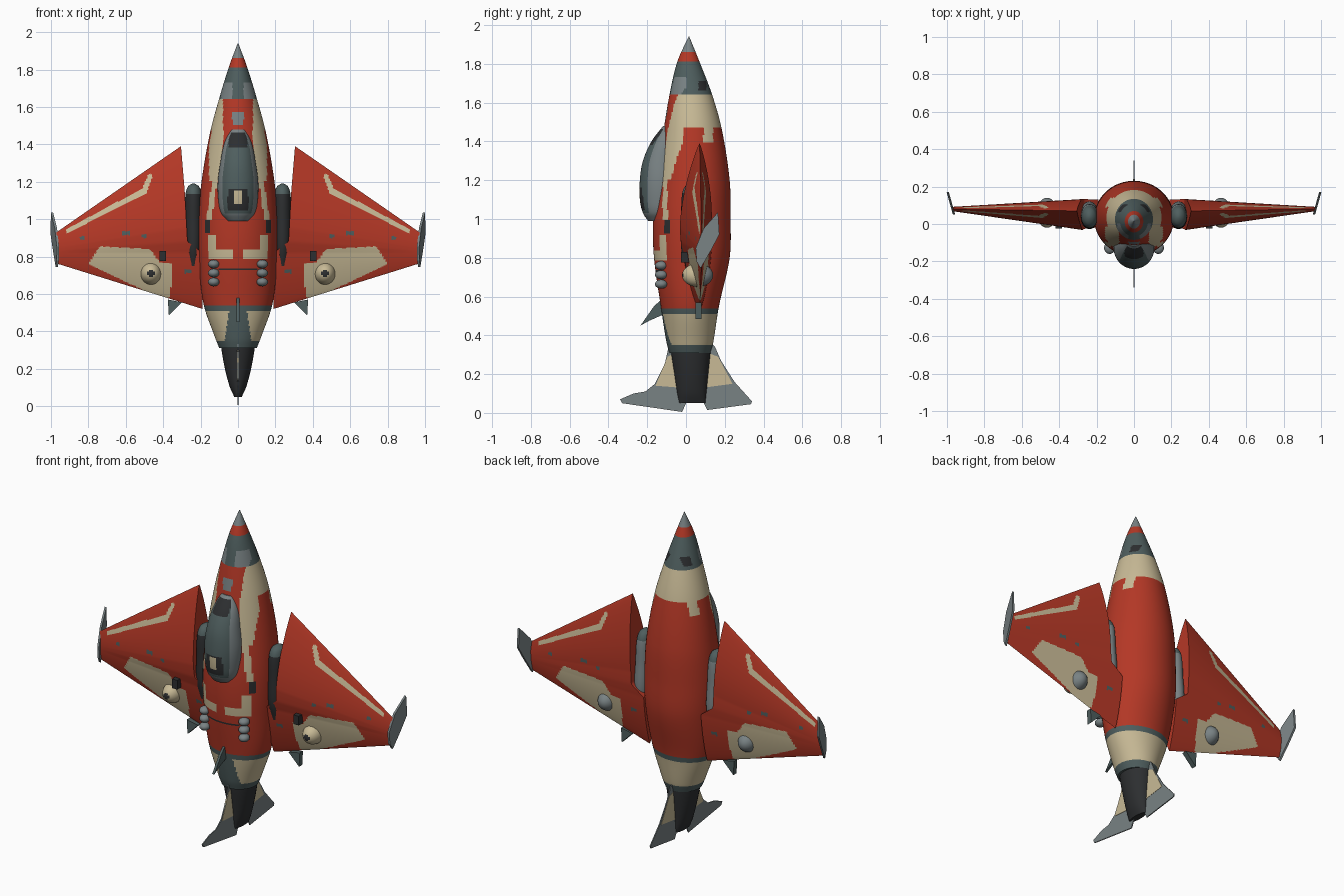
import bpy, bmesh, math
from mathutils import Vector
from mathutils.geometry import intersect_point_tri_2d

if "Cube" in bpy.data.objects:
    bpy.data.objects.remove(bpy.data.objects["Cube"])

# Palette
PALETTE = {
    "red": (0.456, 0.039, 0.019),
    "cream": (0.578, 0.491, 0.305),
    "teal": (0.077, 0.112, 0.112),
    "grey": (0.19, 0.223, 0.23),
    "dark": (0.026, 0.028, 0.030),
}
NAMES = list(PALETTE)
MATS = []
for key, rgb in PALETTE.items():
    m = bpy.data.materials.new(key + "_paint")
    m.use_nodes = True
    m.diffuse_color = (*rgb, 1)
    m.node_tree.nodes["Principled BSDF"].inputs["Base Color"].default_value = (*rgb, 1)
    MATS.append(m)


def finish(name, bm, paint, mirror=False, smooth=True):
    """Turn a bmesh into an object; paint is a colour name or a rule on the face centre."""
    bmesh.ops.recalc_face_normals(bm, faces=bm.faces)
    for f in bm.faces:
        colour = paint(f.calc_center_median()) if callable(paint) else paint
        f.material_index = NAMES.index(colour)
    me = bpy.data.meshes.new(name)
    bm.to_mesh(me)
    bm.free()
    for m in MATS:
        me.materials.append(m)
    ob = bpy.data.objects.new(name, me)
    bpy.context.collection.objects.link(ob)
    if mirror:
        ob.modifiers.new("mirror", 'MIRROR')
    if smooth:
        bpy.ops.object.select_all(action='DESELECT')
        ob.select_set(True)
        bpy.context.view_layer.objects.active = ob
        bpy.ops.object.shade_smooth_by_angle(angle=math.radians(35))
    return ob


def sample(rows, z):
    """Smooth interpolation of section rows, listed from high z to low z."""
    def slope(i, k):
        a, b = max(i - 1, 0), min(i + 1, len(rows) - 1)
        return (rows[b][k] - rows[a][k]) / (rows[b][0] - rows[a][0])
    i = next((n for n in range(len(rows) - 1) if z >= rows[n + 1][0]), len(rows) - 2)
    p, q = rows[i], rows[i + 1]
    d = q[0] - p[0]
    t = (z - p[0]) / d
    return [(2*t**3 - 3*t*t + 1) * p[k] + (t**3 - 2*t*t + t) * d * slope(i, k)
            + (3*t*t - 2*t**3) * q[k] + (t**3 - t*t) * d * slope(i + 1, k) for k in (1, 2, 3)]


def loft(name, rows, steps, segs, paint, cx=0, mirror=False):
    """Elliptical sections (z, half width, y min, y max) joined into a skin."""
    bm = bmesh.new()
    rings = []
    for n in range(steps + 1):
        z = rows[0][0] + (rows[-1][0] - rows[0][0]) * n / steps
        hx, y0, y1 = sample(rows, z)
        rings.append([bm.verts.new((cx + hx * math.cos(a), (y0 + y1) / 2 + (y1 - y0) / 2 * math.sin(a), z))
                      for a in (math.tau * s / segs for s in range(segs))])
    for a, b in zip(rings, rings[1:]):
        for s in range(segs):
            t = (s + 1) % segs
            bm.faces.new((a[s], a[t], b[t], b[s]))
    bm.faces.new(rings[0])
    bm.faces.new(rings[-1])
    return finish(name, bm, paint, mirror)


def plate(name, outline, place, depth, paint, mirror=False):
    """Flat outline placed by a function and thickened along a vector."""
    bm = bmesh.new()
    half = Vector(depth) / 2
    f = bm.faces.new([bm.verts.new(Vector(place(a, b)) - half) for a, b in outline])
    new = bmesh.ops.extrude_face_region(bm, geom=[f])["geom"]
    bmesh.ops.translate(bm, vec=half * 2, verts=[v for v in new if isinstance(v, bmesh.types.BMVert)])
    return finish(name, bm, paint, mirror, False)


def ball(name, centre, size, paint, mirror=True):
    bm = bmesh.new()
    bmesh.ops.create_uvsphere(bm, u_segments=32, v_segments=20, radius=1)
    for v in bm.verts:
        v.co = Vector(centre) + v.co * Vector(size)
    return finish(name, bm, paint, mirror)


def inside(x, z, poly):
    hit = False
    for (ax, az), (bx, bz) in zip(poly, poly[1:] + poly[:1]):
        if (az > z) != (bz > z) and x < ax + (z - az) * (bx - ax) / (bz - az):
            hit = not hit
    return hit


# Fuselage
def paint_body(c):
    x, y, z = abs(c.x), c.y, c.z
    front = y < 0.0
    if z > 1.86:
        return "grey"
    if z > 1.81:
        return "red"
    if z > 1.64:
        if abs(y - 0.085) < 0.02 and abs(z - 1.69) < 0.025 and x > 0.03:
            return "dark"
        return "grey" if front and 0.03 < x < 0.09 and z < 1.73 else "teal"
    if z > 0.535:
        if front and x < 0.03 and abs(z - 1.54) < 0.035:
            return "grey"
        if z > 1.47:
            return "red" if front and x < 0.08 else "cream"
        if z > 1.39 and 0.09 < y < 0.14:
            return "cream"
        if front and z > 1.2 and x > 0.085 and y < -0.015:
            return "cream" if x < 0.155 else "red"
        if front and z > 1.0 and abs(x - 0.125 - (1.2 - z) * 0.15) < 0.014:
            return "cream"
        if front and 0.15 < x < 0.175 and 0.93 < z < 1.0:
            return "dark"
        if front and 0.79 < z < 0.92 and (0.115 < x < 0.16 or (0.03 < x < 0.13 and z < 0.835)):
            return "cream"
        return "dark" if front and x < 0.1 and abs(z - 0.73) < 0.005 else "red"
    if z > 0.505 or z < 0.345:
        return "teal"
    return "teal" if front and x < 0.05 + (0.5 - z) * 0.15 else "cream"


loft("fuselage", [
    (1.94, 0.002, 0.013, 0.017), (1.81, 0.05, -0.045, 0.07), (1.64, 0.102, -0.085, 0.135),
    (1.46, 0.15, -0.115, 0.185), (1.2, 0.195, -0.15, 0.225), (1.0, 0.212, -0.17, 0.23),
    (0.8, 0.21, -0.165, 0.225), (0.55, 0.185, -0.13, 0.17), (0.36, 0.12, -0.10, 0.14),
    (0.31, 0.10, -0.085, 0.125)], 164, 96, paint_body)


# Canopy with frame, dashboard and seat
def paint_canopy(c):
    x, z = abs(c.x), c.z
    if z > 1.465 or z < 1.03 or x > sample(CANOPY, z)[0] * 0.78:
        return "grey"
    if x < 0.025 and 1.08 < z < 1.15:
        return "cream"
    if (x < 0.05 and z > 1.38) or (x < 0.055 and 1.05 < z < 1.16):
        return "dark"
    return "teal"


CANOPY = [(1.48, 0.04, -0.118, -0.06), (1.4, 0.075, -0.178, -0.04), (1.3, 0.095, -0.222, -0.03),
          (1.2, 0.108, -0.238, -0.02), (1.1, 0.105, -0.238, -0.02), (1.03, 0.09, -0.222, -0.05),
          (0.99, 0.055, -0.195, -0.1)]
loft("canopy", CANOPY, 60, 64, paint_canopy)

# Wings
STRIPE = [(0.92, 0.92), (0.49, 1.14), (0.455, 1.235), (0.48, 1.24), (0.51, 1.165), (0.92, 0.945)]
PATCH = [(0.47, 0.84), (0.74, 0.855), (0.80, 0.76), (0.40, 0.57), (0.36, 0.59), (0.355, 0.76), (0.42, 0.77)]
SPOTS = [(0.6, 0.925, 0.025), (0.5, 0.91, 0.012), (0.27, 0.72, 0.018), (0.83, 0.9, 0.012)]


def paint_wing(c):
    if inside(c.x, c.z, STRIPE) or inside(c.x, c.z, PATCH):
        return "cream"
    if any(abs(c.x - x) < r and abs(c.z - z) < 0.01 for x, z, r in SPOTS):
        return "teal"
    return "red"


ROOT = [(1.39, 0.305), (1.15, 0.285), (0.88, 0.27), (0.82, 0.19), (0.52, 0.19)]


def wing_point(u, v, side):
    z = 1.39 - 0.87 * v
    i = next((n for n in range(3) if z >= ROOT[n + 1][0]), 3)
    (za, xa), (zb, xb) = ROOT[i], ROOT[i + 1]
    root = Vector((xa + (xb - xa) * (z - za) / (zb - za), 0.05 + 0.02 * abs(1 - 2 * v), z))
    tip = Vector((0.97 - 0.01 * v, 0.08, 0.93 - 0.17 * v))
    p = root.lerp(tip, u)
    p.y += side * (0.082 * (1 - u) + 0.012 * u) * math.sin(math.pi * v) ** 0.85
    return p


bm = bmesh.new()
NU, NV = 80, 90
skins = [[[bm.verts.new(wing_point(i / NU, j / NV, s)) for j in range(NV + 1)]
          for i in range(NU + 1)] for s in (-1, 1)]
for g in skins:
    for i in range(NU):
        for j in range(NV):
            bm.faces.new((g[i][j], g[i + 1][j], g[i + 1][j + 1], g[i][j + 1]))
for e in (0, NU):
    for j in range(NV):
        bm.faces.new((skins[0][e][j], skins[0][e][j + 1], skins[1][e][j + 1], skins[1][e][j]))
bmesh.ops.remove_doubles(bm, verts=bm.verts, dist=0.0001)
finish("wings", bm, paint_wing, True)

# Wing tip fins
plate("wing_tip_fins", [(0.05, 0.85), (0.09, 0.95), (0.165, 1.035), (0.172, 0.92), (0.13, 0.84),
                        (0.075, 0.745), (0.055, 0.78)],
      lambda y, z: (0.965 + (y - 0.06) * 0.28, y, z), (0.012, 0, 0), "grey", True)

# Wing engine pods and trailing spikes
ball("wing_pods", (0.465, 0.06, 0.71), (0.056, 0.08, 0.06),
     lambda c: "dark" if c.y < 0 and math.hypot(c.x - 0.465, c.z - 0.71) < 0.02
     else "cream" if c.y < 0.07 else "grey")
plate("trailing_spikes", [(0.30, 0.555), (0.37, 0.485), (0.375, 0.57)],
      lambda x, z: (x, 0.065, z), (0, 0.03, 0), "teal", True)
plate("wing_guns", [(0.385, 0.775), (0.42, 0.775), (0.42, 0.83), (0.385, 0.83)],
      lambda x, z: (x, 0.0, z), (0, 0.05, 0), "dark", True)

# Intakes between the wings and the fuselage
loft("intakes", [(1.19, 0.008, 0.03, 0.05), (1.175, 0.03, 0.0, 0.08), (1.13, 0.043, -0.02, 0.1),
                 (1.0, 0.048, -0.025, 0.11), (0.85, 0.048, -0.025, 0.12), (0.75, 0.03, 0, 0.1)],
     32, 32, lambda c: "dark" if c.y < 0.04 and c.z < 1.14 else "teal" if c.z > 1.14 else "grey",
     0.238, True)

# Belly thrusters and belly fin
for n in range(3):
    ball(f"belly_thrusters_{n + 1}", (0.13, -0.128, 0.76 - 0.048 * n), (0.03, 0.032, 0.023), "grey")
plate("belly_fin", [(-0.11, 0.60), (-0.165, 0.55), (-0.235, 0.45), (-0.19, 0.475), (-0.11, 0.51)],
      lambda y, z: (0, y, z), (0.014, 0, 0), "teal")

# Tail core
loft("tail_core", [(0.37, 0.095, -0.08, 0.13), (0.3, 0.088, -0.075, 0.125), (0.2, 0.07, -0.06, 0.115),
                   (0.1, 0.043, -0.045, 0.105), (0.05, 0.02, -0.035, 0.1)], 24, 32, "dark")

# Tail fins with cream panels
FINS = {
    "front": ([(-0.06, 0.37), (-0.09, 0.34), (-0.11, 0.25), (-0.16, 0.15), (-0.21, 0.11), (-0.27, 0.10),
               (-0.34, 0.07), (-0.33, 0.05), (-0.02, 0.005), (0, 0.05), (0.02, 0.3)],
              [(-0.095, 0.29), (-0.157, 0.14), (-0.03, 0.13), (-0.05, 0.31)]),
    "back": ([(0.12, 0.37), (0.15, 0.34), (0.18, 0.27), (0.25, 0.16), (0.34, 0.06), (0.335, 0.045),
              (0.11, 0.015), (0.09, 0.055), (0.04, 0.3)],
             [(0.165, 0.29), (0.24, 0.15), (0.09, 0.13), (0.11, 0.31)]),
}
for side, (fin, panel) in FINS.items():
    plate(side + "_tail_fin", fin, lambda y, z: (0, y, z), (0.006, 0, 0), "grey")
    plate(side + "_tail_panel", panel, lambda y, z: (0, y, z), (0.009, 0, 0), "cream")
